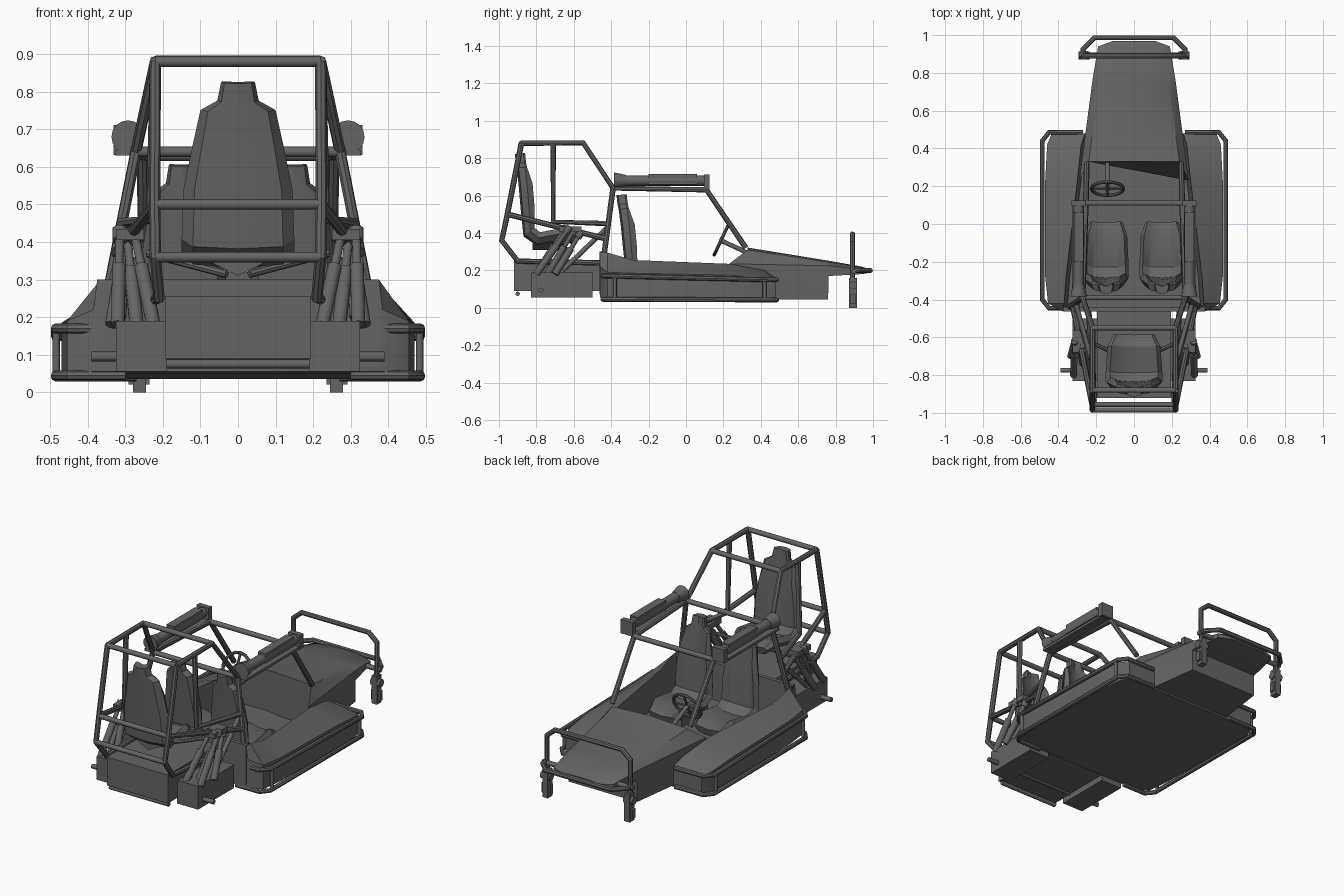
import bpy, bmesh, math
from mathutils import Vector

if "Cube" in bpy.data.objects:
    bpy.data.objects.remove(bpy.data.objects["Cube"])

dark = bpy.data.materials.new("dark_grey")
dark.diffuse_color = (.13, .13, .13, 1)
dark.use_nodes = True
dark.node_tree.nodes["Principled BSDF"].inputs["Base Color"].default_value = dark.diffuse_color


def finish(name, bm, smooth=None):
    bmesh.ops.recalc_face_normals(bm, faces=bm.faces)
    me = bpy.data.meshes.new(name)
    bm.to_mesh(me)
    bm.free()
    me.materials.clear()
    me.materials.append(dark)
    ob = bpy.data.objects.new(name, me)
    bpy.context.collection.objects.link(ob)
    if smooth:
        bpy.ops.object.select_all(action='DESELECT')
        ob.select_set(True)
        bpy.context.view_layer.objects.active = ob
        bpy.ops.object.shade_smooth_by_angle(angle=math.radians(smooth))
    return ob


def mirror(ob):
    ob.modifiers.new("mirror", 'MIRROR')
    return ob


def loft(name, rings, smooth=None):
    """Skin a list of closed rings and cap both ends."""
    bm = bmesh.new()
    vs = [[bm.verts.new(p) for p in r] for r in rings]
    n = len(rings[0])
    for a, b in zip(vs, vs[1:]):
        for i in range(n):
            j = (i + 1) % n
            bm.faces.new((a[i], a[j], b[j], b[i]))
    bm.faces.new(vs[0])
    bm.faces.new(vs[-1])
    return finish(name, bm, smooth)


def both(half):
    """Close a half profile by mirroring it across x = 0."""
    return half + [(-x, y, z) for x, y, z in reversed(half) if x > 0]


def box(name, x0, x1, y0, y1, z0, z1):
    return loft(name, [[(x0, y, z0), (x1, y, z0), (x1, y, z1), (x0, y, z1)] for y in (y0, y1)])


def rod(name, a, b, r1, r2=None, n=10):
    a, b = Vector(a), Vector(b)
    r2 = r1 if r2 is None else r2
    d = b - a
    bm = bmesh.new()
    bmesh.ops.create_cone(bm, cap_ends=True, segments=n, radius1=r1, radius2=r2, depth=d.length)
    bm.transform(d.to_track_quat('Z', 'Y').to_matrix().to_4x4())
    bmesh.ops.translate(bm, verts=bm.verts, vec=(a + b) / 2)
    return finish(name, bm, 40)


def tube(name, pts, r=0.015, cyclic=False):
    """Bent pipe along a polyline, turned into a mesh."""
    cu = bpy.data.curves.new(name, 'CURVE')
    cu.dimensions = '3D'
    cu.bevel_depth = r
    cu.bevel_resolution = 2
    cu.use_fill_caps = True
    sp = cu.splines.new('POLY')
    sp.points.add(len(pts) - 1)
    for p, q in zip(sp.points, pts):
        p.co = (*q, 1)
    sp.use_cyclic_u = cyclic
    tmp = bpy.data.objects.new(name + "_path", cu)
    bpy.context.collection.objects.link(tmp)
    bpy.context.view_layer.update()
    bm = bmesh.new()
    bm.from_mesh(bpy.data.meshes.new_from_object(tmp.evaluated_get(bpy.context.evaluated_depsgraph_get())))
    bpy.data.objects.remove(tmp)
    return finish(name, bm, 40)


# open cockpit tub with side pods: y, inner x, rim z, outer x, outer z, bottom z
tub = [(-.46, .375, .30, .385, .22, .055), (-.42, .37, .295, .455, .19, .05),
       (-.28, .36, .255, .47, .185, .05), (.23, .30, .235, .47, .175, .04),
       (.42, .28, .20, .46, .155, .035), (.48, .26, .16, .435, .14, .035)]
loft("cockpit_tub", [both([(0, y, .085), (xi - .02, y, .085), (xi, y, zi), (xo, y, zo), (xo, y, zb), (0, y, zb)])
                     for y, xi, zi, xo, zo, zb in tub], 35)
box("tub_back_wall", -.375, .375, -.462, -.44, .07, .30)

# hood and nose: y, centre z, shoulder z, half width, side z, bottom z
nose = [(.76, .252, .245, .22, .225, .045), (.762, .252, .245, .22, .225, .17),
        (.94, .22, .216, .19, .205, .18), (.97, .21, .207, .11, .20, .185)]
rings = [both([(0, .33, .322), (.24, .33, .31), (.29, .23, .235), (.29, .23, .045), (.24, .33, .045), (0, .33, .045)])]
rings += [both([(0, y, zc), (w * .82, y, zm), (w, y, zs), (w, y, zb), (w * .82, y, zb), (0, y, zb)])
          for y, zc, zm, w, zs, zb in nose]
loft("hood", rings, 35)

# rear engine housing and axle
box("engine_box", -.195, .195, -.92, -.46, .09, .255)
mirror(box("side_engine_box", .19, .325, -.83, -.5, .055, .19))
rod("rear_axle", (-.39, -.775, .095), (.39, -.775, .095), .013)
rod("rear_crossbar", (-.19, -.9, .075), (.19, -.9, .075), .012)

# seats: y, z, half width, facing direction (y, z) from cushion front to headrest
path = [(-.59, .365, .11, .3, 1), (-.65, .385, .14, .1, 1), (-.79, .36, .15, .2, 1),
        (-.845, .40, .15, .8, .6), (-.855, .54, .145, 1, .1), (-.865, .66, .12, 1, .1),
        (-.875, .75, .10, 1, .1), (-.88, .775, .055, 1, .1), (-.885, .825, .045, 1, .1)]


def seat(name, cx, dy, dz, sy, sx):
    rings = []
    for k, (y, z, w, ny, nz) in enumerate(path):
        n = Vector((0, ny, nz)).normalized()
        c = Vector((cx, dy + (y + .9) * sy, z + dz))
        b = .045 if 0 < k < 6 else .025     # bolster height
        prof = [(-.55, .02), (-.85, b), (-1, .015), (-.8, -.02), (0, -.03), (.8, -.02), (1, .015),
                (.85, b), (.55, .02), (0, .012)]
        rings.append([c + Vector((u * w * sx, 0, 0)) + n * h for u, h in prof])
    return loft(name, rings, 25)


seat("gunner_seat", 0, -.9, 0, 1, 1)
mirror(seat("front_seat", .148, -.36, -.22, 1.18, .8))
mirror(box("seat_base", .07, .22, -.3, -.06, .08, .13))
loft("gunner_seat_keel", [[(-.1, y, .36), (.1, y, .36), (0, y, .31)] for y in (-.82, -.64)])
mirror(tube("gunner_seat_strut", [(.03, -.72, .315), (.24, -.62, .37)], .011))

# roll cage
for i, p in enumerate([
        [(.22, -.88, .88), (.22, -.55, .882), (.272, -.39, .64), (.255, .11, .63), (.25, .32, .32)],
        [(.22, -.88, .88), (.222, -.955, .5), (.22, -.985, .36), (.21, -.9, .25), (.24, -.46, .24)],
        [(.272, -.39, .64), (.345, -.44, .27)],
        [(.22, -.71, .88), (.23, -.71, .46), (.31, -.42, .45)],
        [(.222, -.955, .5), (.325, -.43, .37)]]):
    mirror(tube("cage_side_%d" % i, p))
for i, (x, y, z) in enumerate([(.22, -.88, .88), (.22, -.55, .882), (.272, -.39, .64), (.255, .11, .63),
                               (.222, -.955, .5), (.22, -.985, .36)]):
    rod("cage_crossbar_%d" % i, (-x, y, z), (x, y, z), .014)

# side step rails
for nm, z0, z1 in (("lower_step_rail", .045, .042), ("upper_step_rail", .17, .15)):
    mirror(tube(nm, [(.3, -.445, z0), (.45, -.445, z0), (.486, -.40, z0), (.486, .44, z1),
                     (.45, .485, z1), (.27, .485, z1)], .013))
for y in (-.38, .42):
    mirror(rod("step_rail_post", (.484, y, .045), (.484, y, .16), .01))

# roof launchers on each side of the cage
mirror(rod("launcher_tube", (.293, -.34, .68), (.293, .11, .68), .028, n=12))
mirror(rod("launcher_bell", (.293, -.385, .68), (.293, -.32, .68), .044, .03, 16))
mirror(box("launcher_front_plate", .255, .332, .095, .125, .632, .712))
mirror(box("launcher_rail", .258, .328, -.385, .11, .63, .645))
mirror(box("launcher_side_box", .268, .318, -.2, .06, .66, .715))

# rear shock absorbers
for i, (a, b) in enumerate([((.225, -.8, .18), (.275, -.65, .42)), ((.27, -.74, .18), (.295, -.6, .41)),
                            ((.32, -.8, .18), (.315, -.63, .42)), ((.335, -.7, .18), (.3, -.57, .39))]):
    a, b = Vector(a), Vector(b)
    mirror(rod("shock_body_%d" % i, a, a.lerp(b, .65), .019))
    mirror(rod("shock_piston_%d" % i, a.lerp(b, .6), b, .012))
    mirror(rod("shock_cap_%d" % i, a.lerp(b, .93), a.lerp(b, 1.06), .02))
mirror(box("shock_mount", .25, .325, -.68, -.56, .405, .435))
mirror(rod("rear_arm", (.3, -.42, .43), (.31, -.66, .2), .013))

# steering wheel and column
hub = Vector((-.14, .187, .36))
axis = Vector((0, .9, -.42)).normalized()
up = Vector((0, .42, .9)).normalized()
rim = [hub + .085 * (Vector((1, 0, 0)) * math.cos(t * math.tau / 16) + up * math.sin(t * math.tau / 16))
       for t in range(16)]
tube("steering_wheel", rim, .009, True)
for k in (0, 4, 8, 12):
    rod("steering_spoke", hub, rim[k], .007, n=6)
rod("steering_column", hub - axis * .01, hub + axis * .16, .012)

# front bumper hoop, nose loop and wheel brackets
tube("bumper_hoop", [(-.265, .89, .1), (-.268, .89, .35), (-.215, .89, .395), (.215, .89, .395),
                     (.268, .89, .35), (.265, .89, .1)], .014)
tube("nose_loop", [(-.27, .89, .2), (-.27, .925, .2), (-.21, .986, .2), (.21, .986, .2),
                   (.27, .925, .2), (.27, .89, .2)], .014)
rod("bumper_crossbar", (-.29, .895, .195), (.29, .895, .195), .014)
mirror(box("bumper_bracket", .245, .28, .872, .915, 0, .16))
mirror(box("bracket_plate", .235, .292, .88, .905, .02, .075))
mirror(rod("bracket_pin", (.235, .893, .12), (.295, .893, .12), .022))
